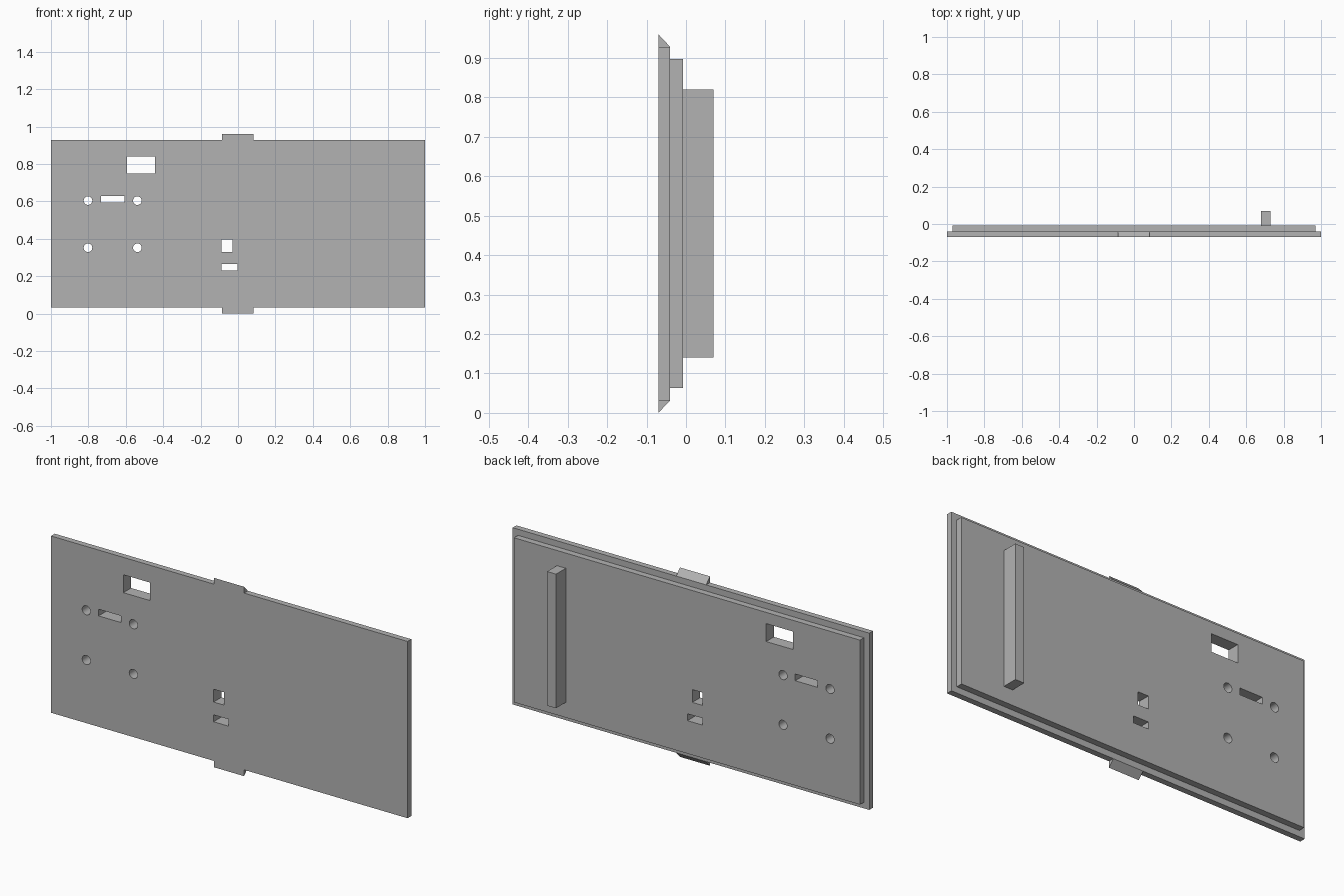
import bpy
import bmesh
from mathutils import Matrix

default = bpy.data.objects.get("Cube")
if default:
    bpy.data.objects.remove(default, do_unlink=True)

grey = bpy.data.materials.new("plain grey")
grey.use_nodes = True
colour = (0.45, 0.45, 0.45, 1)
grey.diffuse_color = colour
grey.node_tree.nodes["Principled BSDF"].inputs["Base Color"].default_value = colour

MID_Z = 0.48
FRONT, STEP, REAR, BAR_BACK = -0.07, -0.04, -0.008, 0.07


def finish(name, bm):
    """Turn a bmesh into a named grey object."""
    bmesh.ops.recalc_face_normals(bm, faces=bm.faces)
    mesh = bpy.data.meshes.new(name)
    bm.to_mesh(mesh)
    bm.free()
    mesh.materials.append(grey)
    obj = bpy.data.objects.new(name, mesh)
    bpy.context.collection.objects.link(obj)
    return obj


def add_box(bm, x0, x1, y0, y1, z0, z1):
    centre = Matrix.Translation(((x0 + x1) / 2, (y0 + y1) / 2, (z0 + z1) / 2))
    size = Matrix.Diagonal((x1 - x0, y1 - y0, z1 - z0, 1))
    bmesh.ops.create_cube(bm, size=1, matrix=centre @ size)


def box(name, *bounds):
    bm = bmesh.new()
    add_box(bm, *bounds)
    return finish(name, bm)


# Stepped panel: wide front plate and smaller rear lip
front_plate = box("front_plate", -1, 1, FRONT, STEP, 0.032, 0.928)
rear_lip = box("rear_lip", -0.97, 0.97, STEP, REAR, 0.063, 0.897)

# Upright bar on the back
box("rear_bar", 0.68, 0.73, REAR, BAR_BACK, 0.14, 0.82)

# Wedge tabs on the top and bottom edges
for name, side in (("top_tab", 1), ("bottom_tab", -1)):
    bm = bmesh.new()
    profile = [(FRONT, 0.448), (STEP, 0.448), (FRONT, 0.48)]
    face = bm.faces.new([bm.verts.new((-0.085, y, MID_Z + side * h)) for y, h in profile])
    ext = bmesh.ops.extrude_face_region(bm, geom=[face])
    moved = [g for g in ext["geom"] if isinstance(g, bmesh.types.BMVert)]
    bmesh.ops.translate(bm, verts=moved, vec=(0.168, 0, 0))
    finish(name, bm)

# Openings through the panel: rectangular windows and four screw holes
bm = bmesh.new()
windows = [(-0.594, -0.444, 0.749, 0.84), (-0.733, -0.607, 0.594, 0.628),
           (-0.088, -0.03, 0.33, 0.395), (-0.088, -0.003, 0.23, 0.265)]
for x0, x1, z0, z1 in windows:
    add_box(bm, x0, x1, -0.2, 0.2, z0, z1)
for x in (-0.802, -0.538):
    for z in (0.352, 0.604):
        place = Matrix.Translation((x, 0, z)) @ Matrix.Rotation(1.5707963, 4, "X")
        bmesh.ops.create_cone(bm, cap_ends=True, segments=32, radius1=0.023,
                              radius2=0.023, depth=0.4, matrix=place)
cutter = finish("opening_cutter", bm)
cutter.hide_render = True

for part in (front_plate, rear_lip):
    cut = part.modifiers.new("openings", "BOOLEAN")
    cut.operation = "DIFFERENCE"
    cut.solver = "EXACT"
    cut.object = cutter
    bpy.context.view_layer.objects.active = part
    bpy.ops.object.modifier_apply(modifier=cut.name)
bpy.data.objects.remove(cutter, do_unlink=True)

# Smooth hole walls, sharp edges elsewhere
bpy.ops.object.select_all(action="DESELECT")
for part in (front_plate, rear_lip):
    part.select_set(True)
bpy.ops.object.shade_smooth_by_angle()
